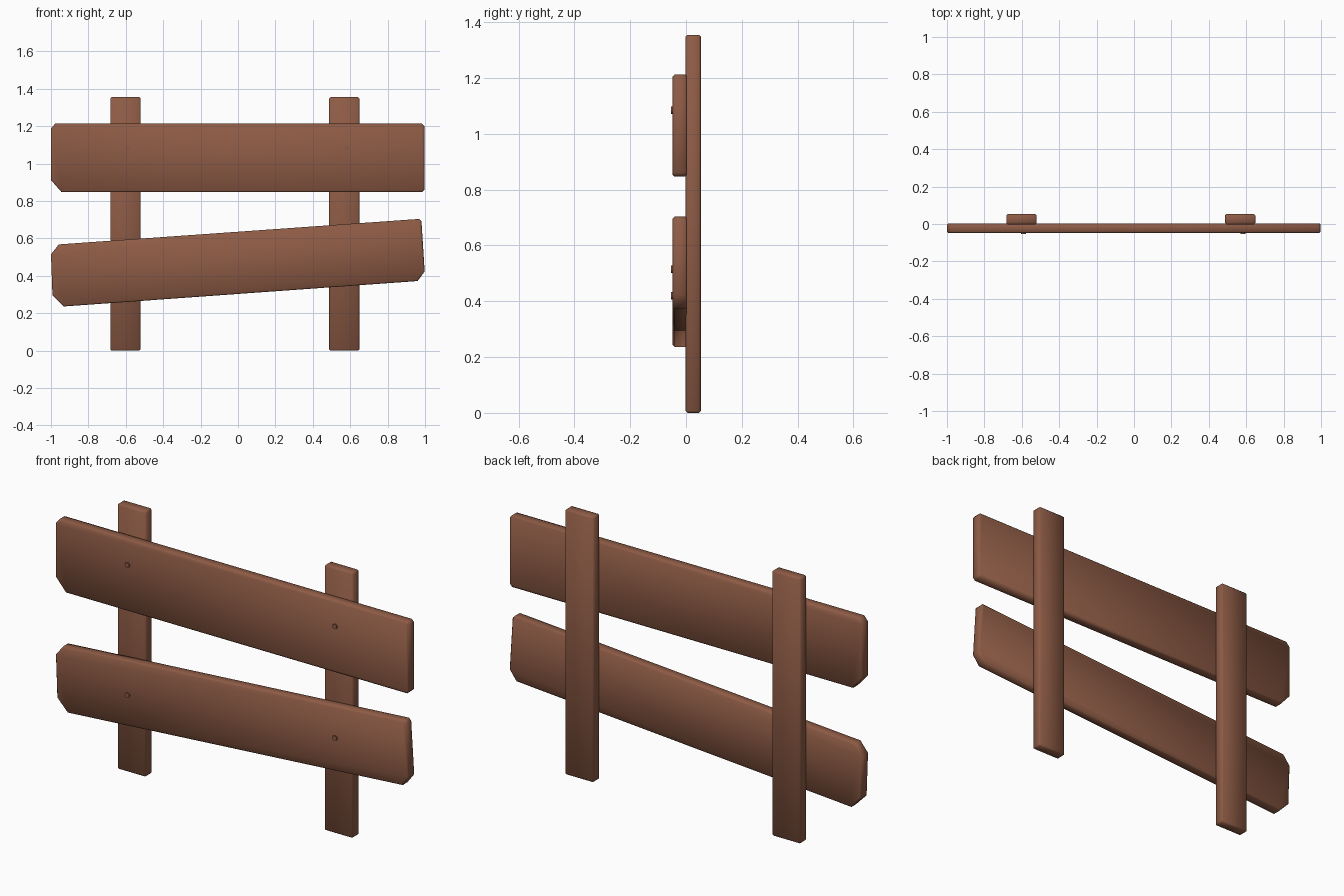
import bpy, bmesh, math

if "Cube" in bpy.data.objects:
    bpy.data.objects.remove(bpy.data.objects["Cube"])

wood = bpy.data.materials.new("brown_wood")
wood.diffuse_color = (0.27, 0.105, 0.06, 1)
wood.use_nodes = True
wood.node_tree.nodes["Principled BSDF"].inputs["Base Color"].default_value = wood.diffuse_color


def finish(ob):
    ob.data.materials.append(wood)
    bpy.ops.object.select_all(action='DESELECT')
    ob.select_set(True)
    bpy.context.view_layer.objects.active = ob
    bpy.ops.object.shade_smooth_by_angle(angle=math.radians(50))


def board(name, outline, y0, y1, bevel=0.007):
    """Extrude an x/z outline from y0 to y1 and soften its edges."""
    bm = bmesh.new()
    face = bm.faces.new([bm.verts.new((x, y0, z)) for x, z in outline])
    ext = bmesh.ops.extrude_face_region(bm, geom=[face])
    moved = [v for v in ext["geom"] if isinstance(v, bmesh.types.BMVert)]
    bmesh.ops.translate(bm, verts=moved, vec=(0, y1 - y0, 0))
    bmesh.ops.recalc_face_normals(bm, faces=bm.faces)
    # chamfer the rims and the square corners
    edges = [e for e in bm.edges if e.calc_face_angle(0) > math.radians(60)]
    bmesh.ops.bevel(bm, geom=edges, offset=bevel, segments=1, affect='EDGES')
    me = bpy.data.meshes.new(name)
    bm.to_mesh(me)
    bm.free()
    ob = bpy.data.objects.new(name, me)
    bpy.context.collection.objects.link(ob)
    finish(ob)


# Posts
for name, x in (("left_post", -0.602), ("right_post", 0.568)):
    board(name, [(x - 0.081, 0), (x + 0.081, 0), (x + 0.081, 1.355), (x - 0.081, 1.355)],
          -0.002, 0.053)

# Planks with chipped corners
board("upper_plank", [(-1, 0.912), (-0.943, 0.847), (0.985, 0.847), (0.997, 0.86),
                      (0.997, 1.2), (0.985, 1.213), (-0.978, 1.213), (-1, 1.188)],
      -0.048, 0.004)
board("lower_plank", [(-0.992, 0.297), (-0.933, 0.236), (0.96, 0.372), (0.998, 0.423),
                      (0.981, 0.692), (0.968, 0.704), (-0.958, 0.568), (-1, 0.515)],
      -0.048, 0.004)

# Nail heads
for i, (x, z) in enumerate(((-0.59, 1.085), (0.583, 1.085), (-0.59, 0.42), (0.583, 0.515))):
    bpy.ops.mesh.primitive_cylinder_add(vertices=8, radius=0.013, depth=0.014,
                                        location=(x, -0.047, z), rotation=(math.pi / 2, 0, 0))
    nail = bpy.context.object
    nail.name = f"nail_{i + 1}"
    finish(nail)
